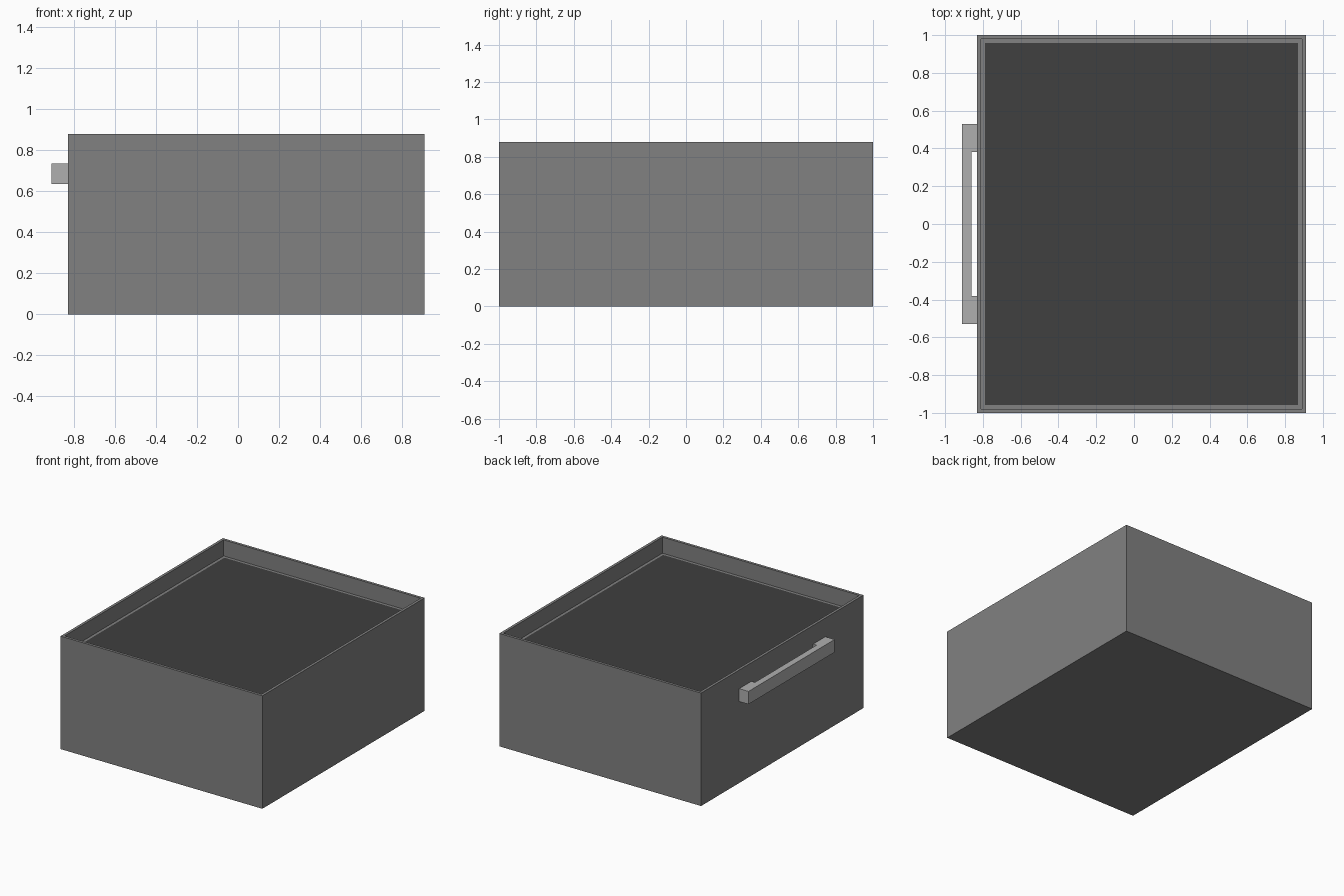
import bpy
import bmesh

cube = bpy.data.objects.get("Cube")
if cube:
    bpy.data.objects.remove(cube, do_unlink=True)


def material(name, value):
    mat = bpy.data.materials.new(name)
    mat.use_nodes = True
    color = (value, value, value, 1)
    mat.diffuse_color = color
    mat.node_tree.nodes["Principled BSDF"].inputs["Base Color"].default_value = color
    return mat


def add_object(name, bm, *mats):
    mesh = bpy.data.meshes.new(name)
    bmesh.ops.recalc_face_normals(bm, faces=bm.faces)
    bm.to_mesh(mesh)
    bm.free()
    for mat in mats:
        mesh.materials.append(mat)
    obj = bpy.data.objects.new(name, mesh)
    bpy.context.collection.objects.link(obj)
    return obj


grey = material("mid grey", 0.22)
dark = material("dark grey", 0.05)
light = material("light grey", 0.43)

# Open box: thin rim, recess, and a ledge around the dark panel
LEFT, RIGHT, HEIGHT, RIM, DEPTH = -0.83, 0.91, 0.88, 0.03, 0.125
bm = bmesh.new()
bmesh.ops.create_cube(bm, size=1)
for v in bm.verts:
    v.co.x = LEFT if v.co.x < 0 else RIGHT
    v.co.y *= 2
    v.co.z = HEIGHT if v.co.z > 0 else 0
bm.normal_update()
top = max(bm.faces, key=lambda f: f.calc_center_median().z)
bmesh.ops.inset_region(bm, faces=[top], thickness=RIM)
recess = bmesh.ops.extrude_discrete_faces(bm, faces=[top])["faces"][0]
bmesh.ops.translate(bm, verts=recess.verts, vec=(0, 0, -DEPTH))
bm.normal_update()
bmesh.ops.inset_region(bm, faces=[recess], thickness=RIM)
recess.material_index = 1
add_object("open_box", bm, grey, dark)

# Pull handle: a C-shaped outline extruded upward
outline = [(LEFT, 0.53), (-0.91, 0.53), (-0.91, -0.53), (LEFT, -0.53),
           (LEFT, -0.38), (-0.86, -0.38), (-0.86, 0.38), (LEFT, 0.38)]
bm = bmesh.new()
base = bm.faces.new([bm.verts.new((x, y, 0.635)) for x, y in outline])
grown = bmesh.ops.extrude_face_region(bm, geom=[base])["geom"]
bmesh.ops.translate(bm, vec=(0, 0, 0.1),
                    verts=[g for g in grown if isinstance(g, bmesh.types.BMVert)])
add_object("pull_handle", bm, light)
